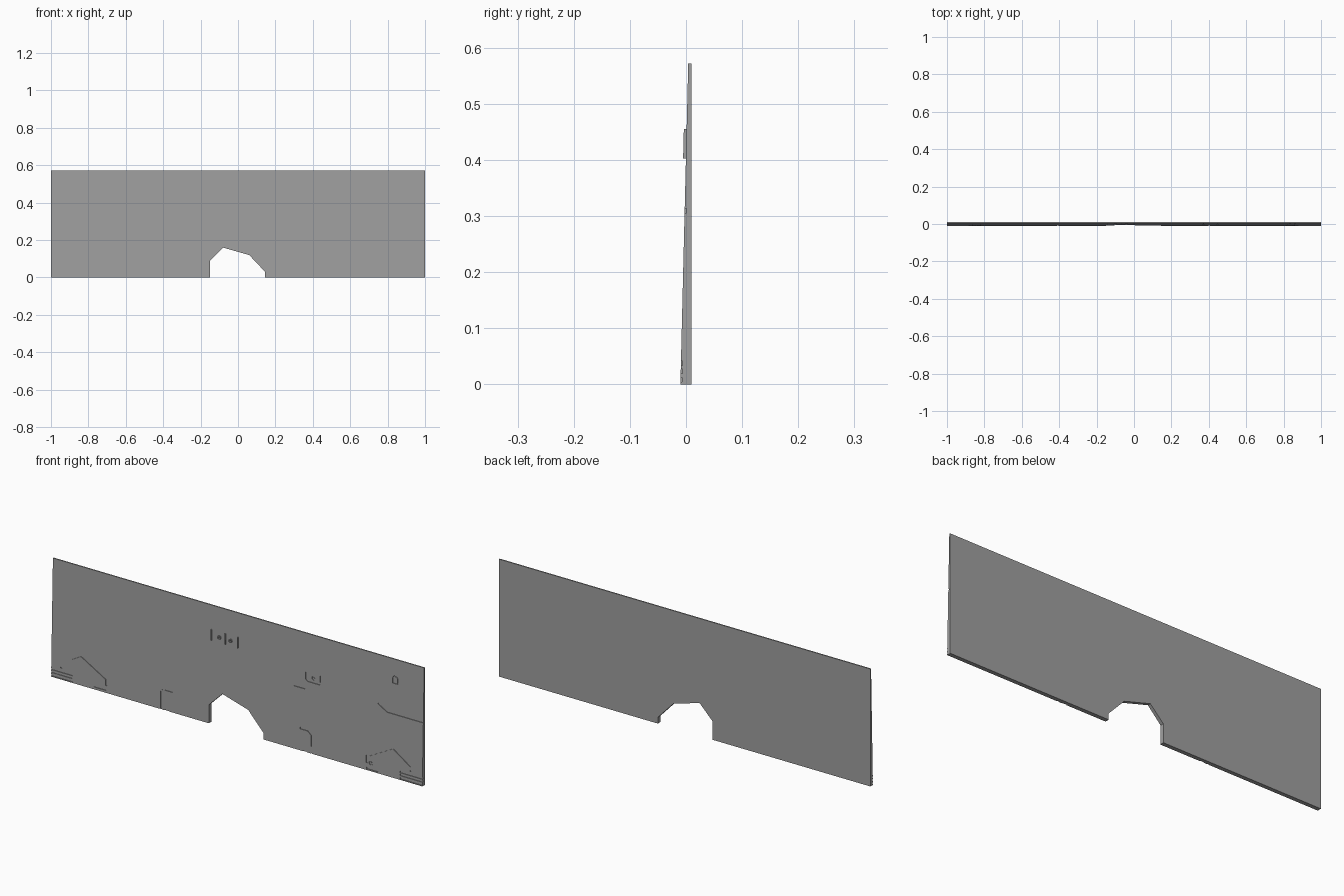
import bpy
import bmesh
import math
from mathutils import Vector

if "Cube" in bpy.data.objects:
    bpy.data.objects.remove(bpy.data.objects["Cube"], do_unlink=True)

HEIGHT, BACK = 0.572, 0.01

grey = bpy.data.materials.new("wall grey")
grey.use_nodes = True
grey.diffuse_color = (0.35, 0.35, 0.35, 1)
grey.node_tree.nodes["Principled BSDF"].inputs["Base Color"].default_value = (0.35, 0.35, 0.35, 1)


def front_y(z):
    """The front face leans back from a thick foot to a thin top."""
    return -0.01 + 0.014 * z / HEIGHT


def add_prism(bm, outline, near, far):
    """Solid between two depth functions, from a closed (x, z) outline."""
    a = [bm.verts.new((x, near(z), z)) for x, z in outline]
    b = [bm.verts.new((x, far(z), z)) for x, z in outline]
    bm.faces.new(a)
    bm.faces.new(b[::-1])
    for i in range(len(a)):
        j = (i + 1) % len(a)
        bm.faces.new((a[j], a[i], b[i], b[j]))


def sides(path, width, closed):
    """Mitred left and right offsets of a path."""
    pts = [Vector(p) for p in path]
    n = len(pts)
    left, right = [], []
    for i, p in enumerate(pts):
        prev = pts[i - 1] if (i or closed) else None
        nxt = pts[(i + 1) % n] if (i < n - 1 or closed) else None
        d1 = (p - prev).normalized() if prev else (nxt - p).normalized()
        d2 = (nxt - p).normalized() if nxt else d1
        n1, n2 = Vector((-d1.y, d1.x)), Vector((-d2.y, d2.x))
        m = (n1 + n2).normalized()
        m *= width / 2 / m.dot(n1)
        left.append(p + m)
        right.append(p - m)
    return left, right


def add_stroke(bm, path, near, far, width=0.009, closed=False):
    left, right = sides(path, width, closed)
    if not closed:
        add_prism(bm, left + right[::-1], near, far)
        return
    loops = [[bm.verts.new((p.x, f(p.y), p.y)) for p in ring]
             for ring, f in ((left, near), (right, near), (right, far), (left, far))]
    n = len(path)
    for k in range(4):
        a, b = loops[k], loops[(k + 1) % 4]
        for i in range(n):
            j = (i + 1) % n
            bm.faces.new((a[i], a[j], b[j], b[i]))


def ring(x, z, r):
    return [(x + r * math.cos(i * math.tau / 8), z + r * math.sin(i * math.tau / 8)) for i in range(8)]


def finish(bm, name):
    bmesh.ops.recalc_face_normals(bm, faces=bm.faces)
    mesh = bpy.data.meshes.new(name)
    bm.to_mesh(mesh)
    bm.free()
    mesh.materials.append(grey)
    obj = bpy.data.objects.new(name, mesh)
    bpy.context.scene.collection.objects.link(obj)
    return obj


# Wedge-shaped wall with an irregular opening in the foot
bm = bmesh.new()
opening = [(-0.15, 0), (-0.15, 0.09), (-0.08, 0.16), (0.06, 0.12), (0.145, 0.03), (0.145, 0)]
add_prism(bm, [(-1, HEIGHT), (-1, 0)] + opening + [(1, 0), (1, HEIGHT)], front_y, lambda z: BACK)
wall = finish(bm, "wall_panel")

# Engraved line work on the front
paths = [
    # gable outlines
    [(-0.945, 0.055), (-0.945, 0.085), (-0.842, 0.143), (-0.703, 0.065), (-0.703, 0.035)],
    [(0.7, 0.035), (0.7, 0.068), (0.84, 0.143), (0.938, 0.078), (0.938, 0.055)],
    # bracket outlines beside the opening
    [(-0.407, -0.01), (-0.407, 0.085), (-0.392, 0.1), (-0.345, 0.1)],
    [(0.34, 0.107), (0.382, 0.107), (0.403, 0.088), (0.403, -0.01)],
    # bent ledge line and open tray
    [(0.757, 0.338), (0.805, 0.31), (1.01, 0.31)],
    [(0.369, 0.385), (0.369, 0.352), (0.377, 0.345), (0.439, 0.345), (0.447, 0.352), (0.447, 0.385)],
    # short dashes
    [(0.3, 0.305), (0.362, 0.305)],
    [(-0.77, 0.015), (-0.705, 0.015)],
    [(0.7, 0.01), (0.765, 0.01)],
    [(-0.387, 0), (-0.365, 0)],
    [(0.357, 0), (0.379, 0)],
]
# stacked slots at both ends
for z in (0.008, 0.024, 0.038):
    paths += [[(-1.01, z), (-0.885, z)], [(0.88, z), (1.01, z)]]

rings = [
    ring(0.722, 0.04, 0.008),
    ring(0.408, 0.365, 0.007),
    # small arched frame near the upper corner
    [(0.835, 0.457), (0.835, 0.482), (0.842, 0.49), (0.854, 0.49), (0.861, 0.482), (0.861, 0.457)],
]


def outside(z):
    return front_y(z) - 0.02


def floor(z):
    return front_y(z) + 0.003


bm = bmesh.new()
for path in paths:
    add_stroke(bm, path, outside, floor, 0.008)
for loop in rings:
    add_stroke(bm, loop, outside, floor, 0.005, True)
cutter = finish(bm, "groove_cutter")
cutter.hide_render = True

cut = wall.modifiers.new("grooves", "BOOLEAN")
cut.operation = "DIFFERENCE"
cut.solver = "EXACT"
cut.object = cutter
bpy.context.view_layer.update()
carved = bpy.data.meshes.new_from_object(wall.evaluated_get(bpy.context.evaluated_depsgraph_get()))
wall.modifiers.clear()
wall.data = carved
bpy.data.objects.remove(cutter, do_unlink=True)


# Raised bars and studs above the opening
def proud(z):
    return front_y(z) - 0.005


def seat(z):
    return front_y(z) + 0.001


bm = bmesh.new()
for x in (-0.143, -0.068, 0.0):
    add_stroke(bm, [(x, 0.403), (x, 0.455)], proud, seat, 0.005)
for x in (-0.1, -0.04):
    add_stroke(bm, ring(x, 0.428, 0.007), proud, seat, 0.004, True)
finish(bm, "raised_trim")
